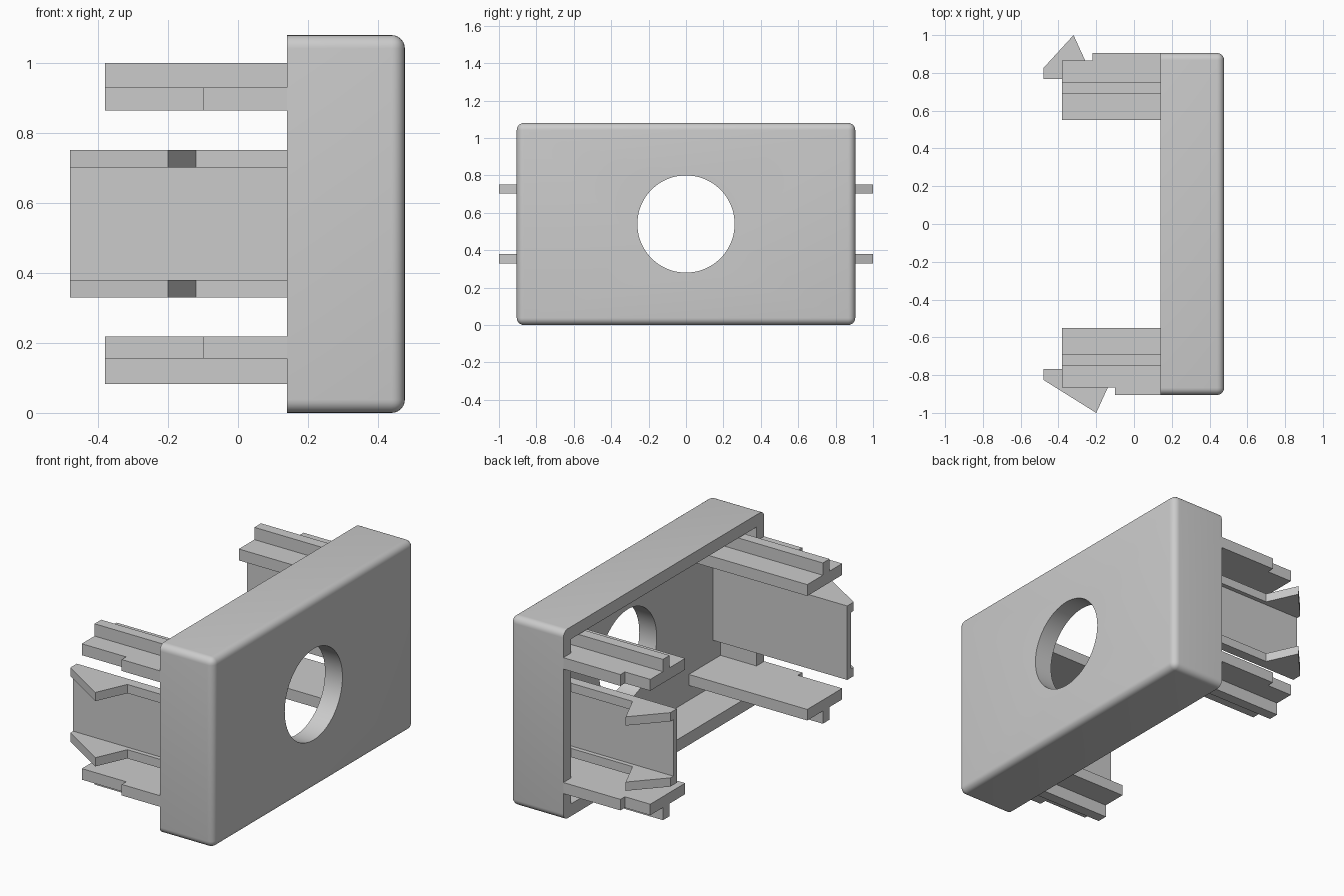
import bpy, bmesh, math
from mathutils import Matrix

if "Cube" in bpy.data.objects:
    bpy.data.objects.remove(bpy.data.objects["Cube"])

grey = bpy.data.materials.new("light grey plastic")
grey.diffuse_color = (0.6, 0.6, 0.6, 1)
grey.use_nodes = True
grey.node_tree.nodes["Principled BSDF"].inputs["Base Color"].default_value = grey.diffuse_color

X0, X1 = 0.14, 0.477     # open rim and outer face of the housing
HY, HZ = 0.905, 1.08     # half width and height
WALL, FLOOR = 0.07, 0.367


def finish(name, bm):
    bmesh.ops.recalc_face_normals(bm, faces=bm.faces)
    me = bpy.data.meshes.new(name)
    bm.to_mesh(me)
    bm.free()
    ob = bpy.data.objects.new(name, me)
    bpy.context.collection.objects.link(ob)
    me.materials.append(grey)
    return ob


def box(bm, x0, x1, y0, y1, z0, z1):
    m = Matrix.Translation(((x0 + x1) / 2, (y0 + y1) / 2, (z0 + z1) / 2)) \
        @ Matrix.Diagonal((x1 - x0, y1 - y0, z1 - z0, 1))
    return bmesh.ops.create_cube(bm, size=1, matrix=m)


def slab(bm, outline, side, z0, z1):
    """Extrude an x/y outline upwards, mirrored to one side."""
    face = bm.faces.new([bm.verts.new((x, y * side, z0)) for x, y in outline])
    up = bmesh.ops.extrude_face_region(bm, geom=[face])["geom"]
    bmesh.ops.translate(bm, vec=(0, 0, z1 - z0),
                        verts=[v for v in up if isinstance(v, bmesh.types.BMVert)])


def boolean(ob, other, op):
    mod = ob.modifiers.new(op, "BOOLEAN")
    mod.operation, mod.object, mod.solver = op, other, "EXACT"
    bpy.context.view_layer.objects.active = ob
    bpy.ops.object.modifier_apply(modifier=mod.name)
    bpy.data.objects.remove(other)


# Housing: rounded box, open at the rear, with a round hole
bm = bmesh.new()
box(bm, X0, X1, -HY, HY, 0, HZ)
edges = [e for e in bm.edges if any(v.co.x > 0.3 for v in e.verts)]
bmesh.ops.bevel(bm, geom=edges, offset=0.038, segments=6, profile=0.5, affect="EDGES")
housing = finish("housing", bm)

bm = bmesh.new()
box(bm, 0, FLOOR, -HY + WALL, HY - WALL, WALL, HZ - WALL)
boolean(housing, finish("cavity_cutter", bm), "DIFFERENCE")

bm = bmesh.new()
bmesh.ops.create_cone(bm, cap_ends=True, segments=64, radius1=0.26, radius2=0.26, depth=0.6,
                      matrix=Matrix.Translation((0.45, 0, HZ / 2))
                      @ Matrix.Rotation(math.pi / 2, 4, "Y"))
boolean(housing, finish("hole_cutter", bm), "DIFFERENCE")
bpy.ops.object.select_all(action="DESELECT")
housing.select_set(True)
bpy.context.view_layer.objects.active = housing
bpy.ops.object.shade_smooth_by_angle(angle=math.radians(35))

END = FLOOR + 0.005
# per side: sign, notch position, hook tip x, hook heel x
for label, side, notch, tip, heel in (("front", -1, -0.10, -0.20, -0.12),
                                      ("back", 1, -0.22, -0.32, -0.24)):
    # Guide rails: notched plate with a rib on its outer face
    for level, p0, p1, r0, r1 in (("upper", 0.865, 0.93, 0.92, 1.0),
                                  ("lower", 0.155, 0.218, 0.083, 0.165)):
        bm = bmesh.new()
        slab(bm, [(-0.38, 0.55), (END, 0.55), (END, 0.85), (X0, 0.85), (X0, HY),
                  (notch, HY), (notch, 0.865), (-0.38, 0.865)], side, p0, p1)
        rail = finish(f"{label}_{level}_rail", bm)
        bm = bmesh.new()
        slab(bm, [(-0.38, 0.69), (END, 0.69), (END, 0.75), (-0.38, 0.75)], side, r0, r1)
        boolean(rail, finish("rib", bm), "UNION")

    # Clip arm: thin web with a hooked flange along each edge
    bm = bmesh.new()
    slab(bm, [(-0.48, 0.767), (END, 0.767), (END, 0.80), (-0.48, 0.80)], side, 0.36, 0.72)
    arm = finish(f"{label}_clip_arm", bm)
    for z in (0.33, 0.702):
        bm = bmesh.new()
        slab(bm, [(-0.48, 0.767), (END, 0.767), (END, 0.825), (heel, 0.825),
                  (tip, 1.0), (-0.48, 0.825)], side, z, z + 0.05)
        boolean(arm, finish("hook", bm), "UNION")
